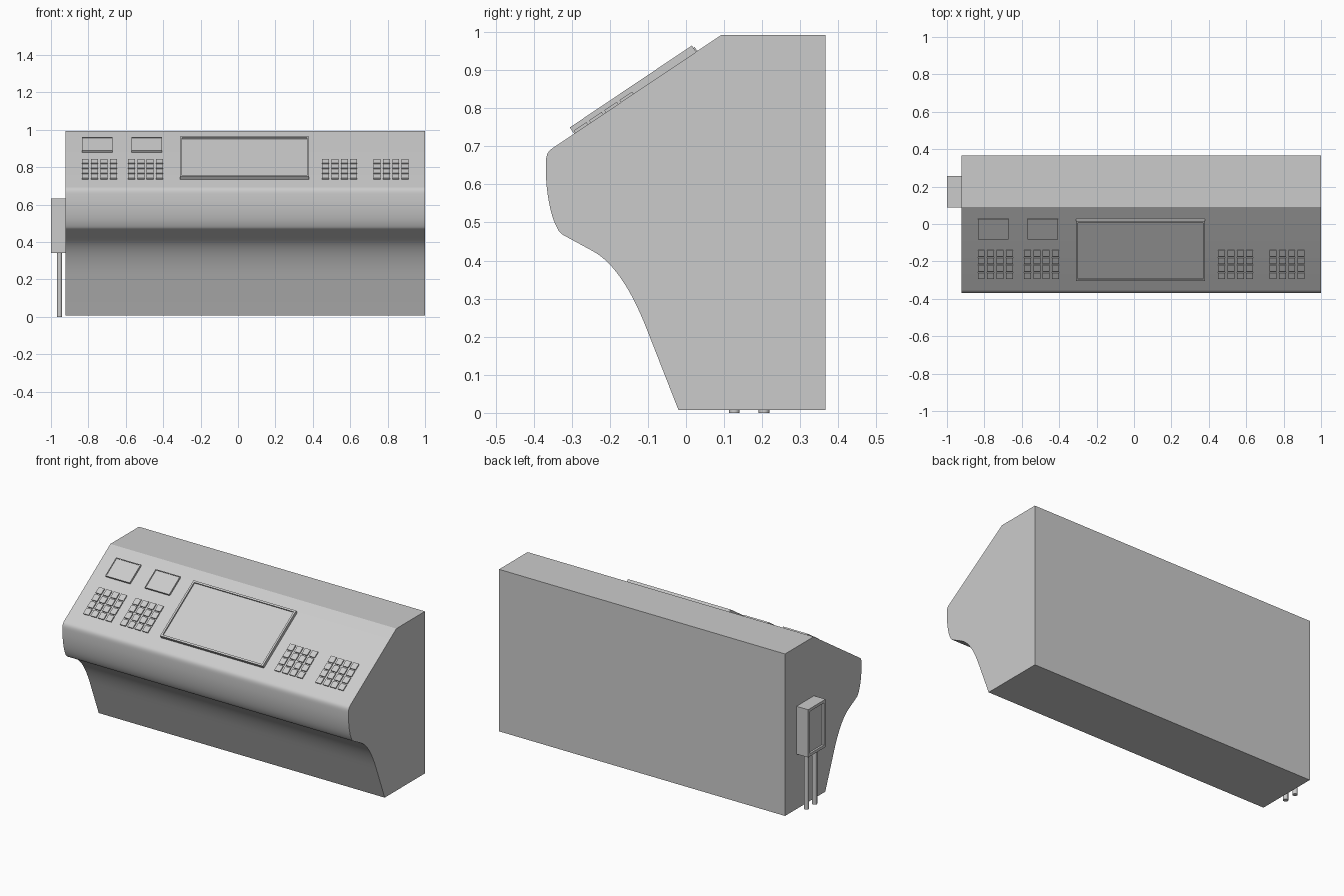
import bpy, bmesh, math
from mathutils import Matrix, Vector

if "Cube" in bpy.data.objects:
    bpy.data.objects.remove(bpy.data.objects["Cube"])


def finish(name, bm, matrix=None):
    bmesh.ops.recalc_face_normals(bm, faces=bm.faces)
    if matrix is not None:
        bm.transform(matrix)
    mesh = bpy.data.meshes.new(name)
    bm.to_mesh(mesh)
    bm.free()
    obj = bpy.data.objects.new(name, mesh)
    bpy.context.collection.objects.link(obj)
    return obj


def smooth(obj, angle=30):
    bpy.ops.object.select_all(action='DESELECT')
    obj.select_set(True)
    bpy.context.view_layer.objects.active = obj
    bpy.ops.object.shade_smooth_by_angle(angle=math.radians(angle))


def add_box(bm, lo, hi):
    lo, hi = Vector(lo), Vector(hi)
    m = Matrix.Translation((lo + hi) / 2) @ Matrix.Diagonal((*(hi - lo), 1))
    bmesh.ops.create_cube(bm, size=1, matrix=m)


def framed_box(name, lo, hi, direction, border, depth, matrix=None):
    """Box with a bordered recess in the face that looks along direction."""
    bm = bmesh.new()
    add_box(bm, lo, hi)
    bm.normal_update()
    d = Vector(direction)
    face = max(bm.faces, key=lambda f: f.normal.dot(d))
    bmesh.ops.inset_region(bm, faces=[face], thickness=border)
    inner = bmesh.ops.extrude_discrete_faces(bm, faces=[face])['faces'][0]
    bmesh.ops.translate(bm, verts=inner.verts, vec=-d * depth)
    return finish(name, bm, matrix)


def bezier(a, b, c, d, n=10):
    pts = []
    for i in range(n + 1):
        t = i / n
        s = 1 - t
        pts.append(tuple(s**3 * a[k] + 3 * s * s * t * b[k] + 3 * s * t * t * c[k] + t**3 * d[k]
                         for k in (0, 1)))
    return pts


# Console body: side profile (y, z) extruded along x
profile = [(0.366, 0.008), (0.366, 0.992), (0.092, 0.992)]
profile += bezier((-0.352, 0.694), (-0.364, 0.686), (-0.368, 0.675), (-0.368, 0.655), 6)
profile += bezier((-0.368, 0.64), (-0.368, 0.58), (-0.356, 0.522), (-0.342, 0.493), 8)
profile += bezier((-0.338, 0.485), (-0.332, 0.472), (-0.325, 0.468), (-0.315, 0.463), 5)
profile += bezier((-0.245, 0.425), (-0.18, 0.39), (-0.135, 0.30), (-0.105, 0.225), 14)
profile += [(-0.02, 0.008)]
bm = bmesh.new()
face = bm.faces.new([bm.verts.new((-0.922, y, z)) for y, z in profile])
ext = bmesh.ops.extrude_face_region(bm, geom=[face])['geom']
bmesh.ops.translate(bm, verts=[v for v in ext if isinstance(v, bmesh.types.BMVert)],
                    vec=(1.922, 0, 0))
smooth(finish("console_body", bm), 25)

# Sloped desk frame: local x across, y up the slope, z out of the slope
base, top = Vector((0, -0.352, 0.694)), Vector((0, 0.092, 0.992))
u = (top - base).normalized()
n = Vector((1, 0, 0)).cross(u)
slope = Matrix.Translation(base) @ Matrix(((1, 0, 0), u, n)).transposed().to_4x4()

# Main screen and two small displays
framed_box("main_screen", (-0.31, 0.07, -0.01), (0.38, 0.456, 0.02), (0, 0, 1), 0.016, 0.008, slope)
for i, x in enumerate((-0.835, -0.57)):
    framed_box(f"small_display_{i + 1}", (x, 0.333, -0.01), (x + 0.165, 0.46, 0.012),
               (0, 0, 1), 0.006, 0.004, slope)

# Four keypads of 4 x 4 keys
for i, x0 in enumerate((-0.835, -0.588, 0.45, 0.725)):
    bm = bmesh.new()
    for c in range(4):
        for r in range(4):
            x, v = x0 + c * 0.05, 0.074 + r * 0.048
            add_box(bm, (x, v, -0.005), (x + 0.037, v + 0.04, 0.007))
    finish(f"keypad_{i + 1}", bm, slope)

# Side junction box with recessed cover
framed_box("side_box", (-1.0, 0.088, 0.342), (-0.922, 0.256, 0.632), (-1, 0, 0), 0.024, 0.012)

# Conduits running from the side box to the floor
for i, y in enumerate((0.127, 0.205)):
    bm = bmesh.new()
    bmesh.ops.create_cone(bm, cap_ends=True, segments=20, radius1=0.014, radius2=0.014,
                          depth=0.36, matrix=Matrix.Translation((-0.954, y, 0.18)))
    smooth(finish(f"conduit_{i + 1}", bm))
